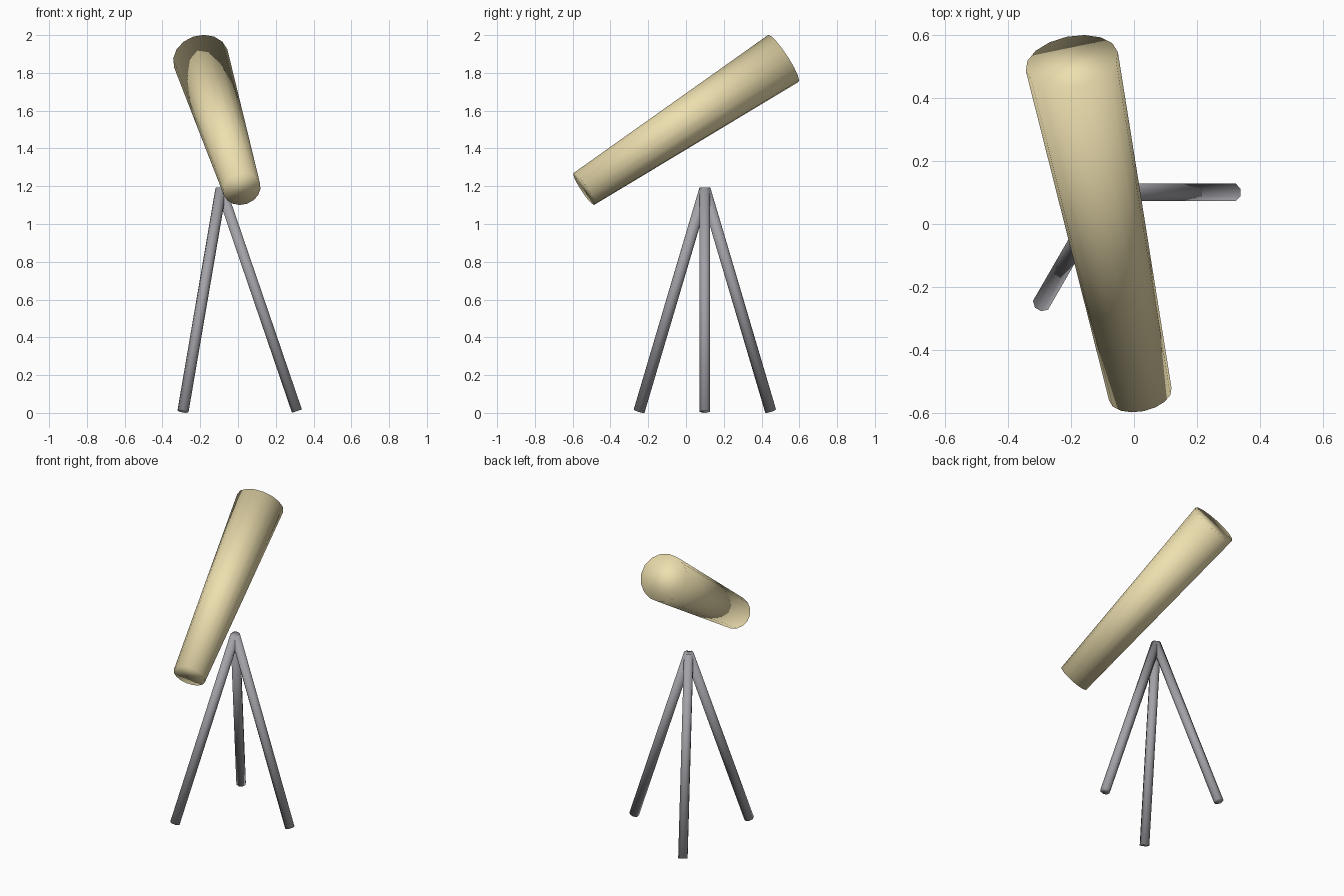
import bpy
import math
from mathutils import Vector

if "Cube" in bpy.data.objects:
    bpy.data.objects.remove(bpy.data.objects["Cube"])


def material(name, color):
    m = bpy.data.materials.new(name)
    m.diffuse_color = color
    m.use_nodes = True
    m.node_tree.nodes["Principled BSDF"].inputs["Base Color"].default_value = m.diffuse_color
    return m


def tapered_rod(name, start, end, r_start, r_end, sides, mat, roll=0.0):
    """Capped, smooth-shaded cone frustum running from start to end."""
    start, end = Vector(start), Vector(end)
    axis = end - start
    bpy.ops.mesh.primitive_cone_add(vertices=sides, radius1=r_start, radius2=r_end,
                                    depth=axis.length, location=(start + end) / 2)
    ob = bpy.context.object
    ob.name = name
    # aim local z along the axis, keeping a side flat towards the outside
    q = axis.to_track_quat('Z', 'Y')
    ob.rotation_mode = 'QUATERNION'
    ob.rotation_quaternion = q
    for v in ob.data.vertices:
        x, y = v.co.x, v.co.y
        v.co.x = x * math.cos(roll) - y * math.sin(roll)
        v.co.y = x * math.sin(roll) + y * math.cos(roll)
    for p in ob.data.polygons:
        p.use_smooth = True
    ob.data.materials.append(mat)
    return ob


brass = material("brass", (0.85, 0.74, 0.43, 1))
steel = material("dark_steel", (0.36, 0.36, 0.39, 1))

# Telescope tube: narrow eyepiece end low at the front, wide end high at the back
tapered_rod("telescope_tube", (0.02, -0.54, 1.186), (-0.197, 0.515, 1.876),
            0.101, 0.149, 16, brass)

# Tripod: three legs spreading from one apex, 120 degrees apart
apex = Vector((-0.09, 0.10, 1.185))
for i in range(3):
    a = math.radians(120 * i)
    foot = (apex.x + 0.402 * math.cos(a), apex.y + 0.402 * math.sin(a), 0.0095)
    tapered_rod(f"tripod_leg_{i + 1}", foot, apex, 0.03, 0.03, 8, steel, math.pi / 8)
